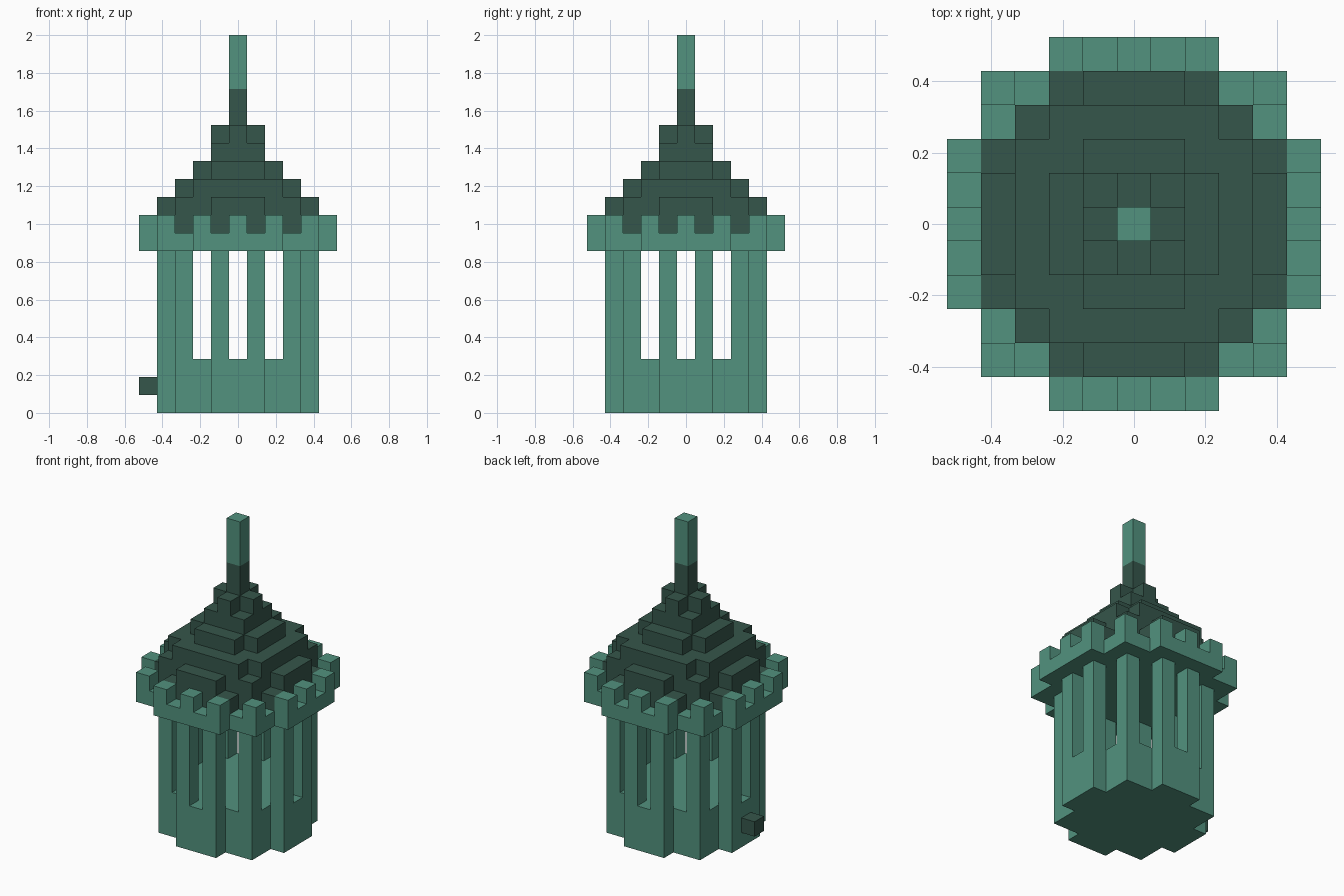
import bpy, bmesh, math
from mathutils import Vector

UNIT = 2 / 21  # edge length of one block

if "Cube" in bpy.data.objects:
    bpy.data.objects.remove(bpy.data.objects["Cube"], do_unlink=True)


def make_material(name, rgb):
    mat = bpy.data.materials.new(name)
    mat.use_nodes = True
    color = (*rgb, 1)
    mat.diffuse_color = color
    mat.node_tree.nodes["Principled BSDF"].inputs["Base Color"].default_value = color
    return mat


light_green = make_material("light green", (0.084, 0.287, 0.209))
dark_green = make_material("dark green", (0.036, 0.093, 0.070))

AXES = [Vector(a) for a in ((1, 0, 0), (0, 1, 0), (0, 0, 1))]


def build_blocks(name, cells, mat):
    """Outer skin of a set of unit blocks, with flat areas merged."""
    cells = set(cells)
    bm = bmesh.new()
    for cell in cells:
        center = Vector(cell) + Vector((0, 0, 0.5))
        for i, axis in enumerate(AXES):
            u, v = AXES[(i + 1) % 3] / 2, AXES[(i + 2) % 3] / 2
            for sign in (1, -1):
                n = axis * sign
                if tuple(round(c) for c in Vector(cell) + n) in cells:
                    continue
                corners = [-u - v, u - v, u + v, v - u][::sign]
                bm.faces.new([bm.verts.new((center + n / 2 + c) * UNIT) for c in corners])
    bmesh.ops.remove_doubles(bm, verts=bm.verts, dist=UNIT / 100)
    bmesh.ops.dissolve_limit(bm, angle_limit=math.radians(1),
                             verts=bm.verts, edges=bm.edges)
    mesh = bpy.data.meshes.new(name)
    bm.to_mesh(mesh)
    bm.free()
    mesh.materials.append(mat)
    obj = bpy.data.objects.new(name, mesh)
    bpy.context.collection.objects.link(obj)
    return obj


def layer(steps, bottom, height=1):
    """Blocks of a stepped footprint, symmetric about both axes and the diagonal."""
    span = range(-5, 6)
    return [(x, y, z) for x in span for y in span
            for z in range(bottom, bottom + height)
            if any(abs(x) <= a and abs(y) <= b or abs(x) <= b and abs(y) <= a
                   for a, b in steps)]


def ring_copies(spots):
    """Mirror spots over both axes and the diagonal."""
    return {(sx * p, sy * q) for a, b in spots for p, q in ((a, b), (b, a))
            for sx in (1, -1) for sy in (1, -1)}


TOWER = [(1, 4), (3, 3)]

# Solid base and the pillars around the open chamber
build_blocks("tower_base", layer(TOWER, 0, 3), light_green)
for i, (x, y) in enumerate(sorted(ring_copies([(1, 4), (3, 3)]))):
    build_blocks(f"pillar_{i + 1}", [(x, y, z) for z in range(3, 9)], light_green)

# Balcony slab and its battlements
build_blocks("balcony", layer([(2, 5), (4, 4)], 9), light_green)
for i, (x, y) in enumerate(sorted(ring_copies([(0, 5), (2, 5), (4, 4)]))):
    build_blocks(f"battlement_{i + 1}", [(x, y, 10)], light_green)

# Stepped roof
roof = (layer([(2, 4), (3, 3)], 10) + layer(TOWER, 11) + layer([(2, 3)], 12)
        + layer([(1, 2)], 13) + layer([(1, 1)], 14) + layer([(0, 1)], 15))
build_blocks("roof", roof, dark_green)

# Spire and its pale tip
build_blocks("spire", layer([(0, 0)], 16, 2), dark_green)
build_blocks("spire_tip", layer([(0, 0)], 18, 3), light_green)

# Small knob on the right side
build_blocks("side_knob", [(-5, 0, 1)], dark_green)
